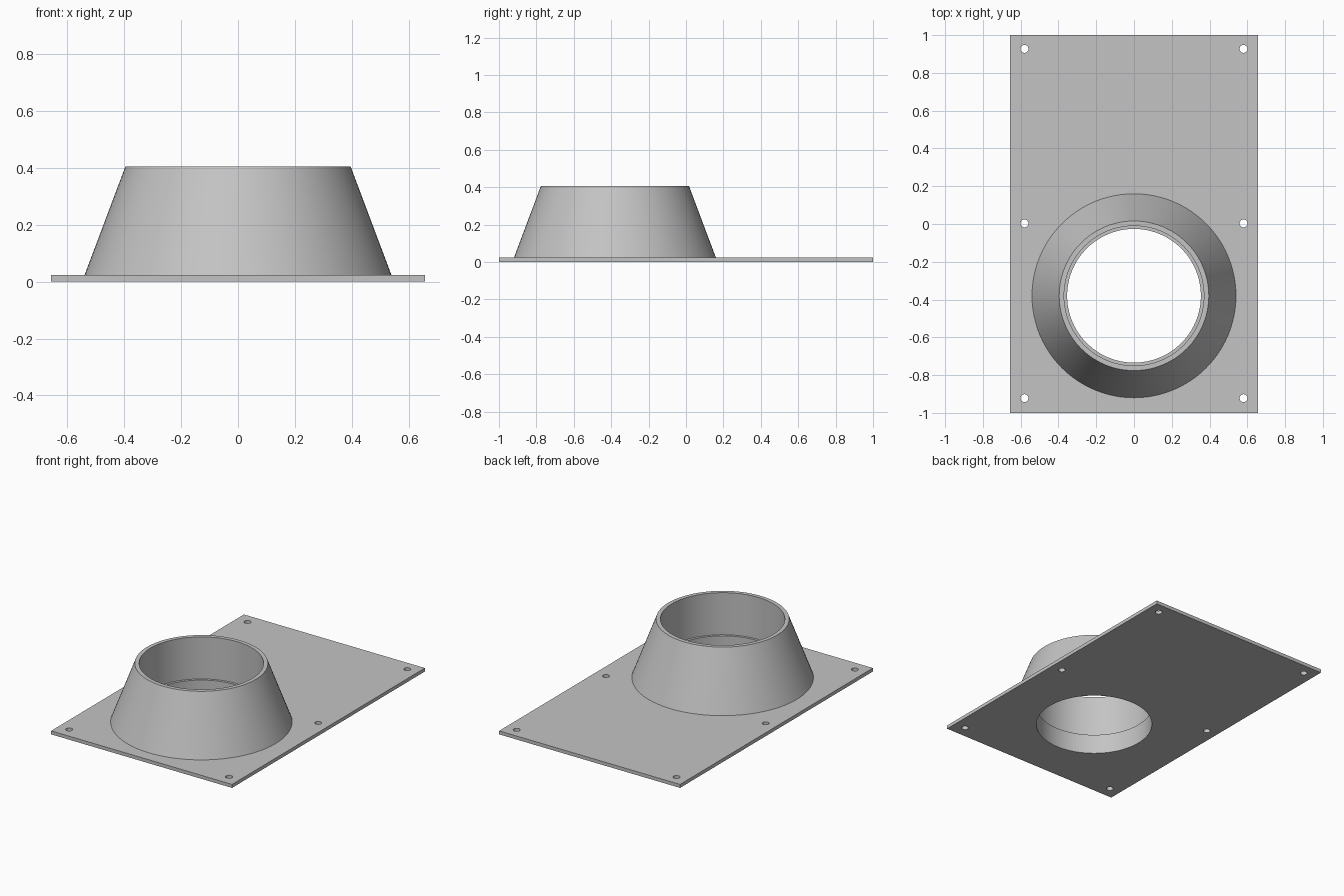
import bpy, bmesh, math
from mathutils import Vector

cube = bpy.data.objects.get("Cube")
if cube:
    bpy.data.objects.remove(cube, do_unlink=True)

HALF_X, HALF_Y, THICK = 0.657, 1.0, 0.023
COLLAR_Y, BORE = -0.38, 0.354
SEGMENTS = 96

grey = bpy.data.materials.new("plain grey")
grey.use_nodes = True
colour = (0.55, 0.55, 0.55, 1)
grey.diffuse_color = colour
grey.node_tree.nodes["Principled BSDF"].inputs["Base Color"].default_value = colour


def circle(cx, cy, radius, count):
    steps = [math.tau * i / count for i in range(count)]
    return [(cx + radius * math.cos(a), cy + radius * math.sin(a)) for a in steps]


def finish(name, bm):
    bmesh.ops.recalc_face_normals(bm, faces=bm.faces)
    for face in bm.faces:
        face.smooth = True
    mesh = bpy.data.meshes.new(name)
    bm.to_mesh(mesh)
    bm.free()
    mesh.set_sharp_from_angle(angle=math.radians(30))
    mesh.materials.append(grey)
    obj = bpy.data.objects.new(name, mesh)
    bpy.context.collection.objects.link(obj)
    return obj


# Mounting plate: rectangle outline with the bore and six screw holes
loops = [[(-HALF_X, -HALF_Y), (HALF_X, -HALF_Y), (HALF_X, HALF_Y), (-HALF_X, HALF_Y)],
         circle(0, COLLAR_Y, BORE, SEGMENTS)]
for x in (-0.58, 0.58):
    for y in (-0.922, 0.003, 0.927):
        loops.append(circle(x, y, 0.021, 24))

bm = bmesh.new()
for loop in loops:
    verts = [bm.verts.new((x, y, 0)) for x, y in loop]
    for a, b in zip(verts, verts[1:] + verts[:1]):
        bm.edges.new((a, b))
bmesh.ops.triangle_fill(bm, edges=bm.edges[:], use_beauty=True, normal=(0, 0, 1))
raised = bmesh.ops.extrude_face_region(bm, geom=bm.faces[:], use_keep_orig=True)
top = [v for v in raised["geom"] if isinstance(v, bmesh.types.BMVert)]
bmesh.ops.translate(bm, verts=top, vec=Vector((0, 0, THICK)))
finish("mounting_plate", bm)

# Tapered collar: lathed wall with a flat rim and a seat ledge inside
profile = [(0.54, THICK), (0.396, 0.406), (0.37, 0.406),
           (0.37, 0.13), (BORE, 0.13), (BORE, THICK)]
bm = bmesh.new()
rings = [[bm.verts.new((x, y, z)) for x, y in circle(0, 0, r, SEGMENTS)]
         for r, z in profile]
for lower, upper in zip(rings, rings[1:]):
    for i in range(SEGMENTS):
        j = (i + 1) % SEGMENTS
        bm.faces.new((lower[i], lower[j], upper[j], upper[i]))
collar = finish("tapered_collar", bm)
collar.location.y = COLLAR_Y
